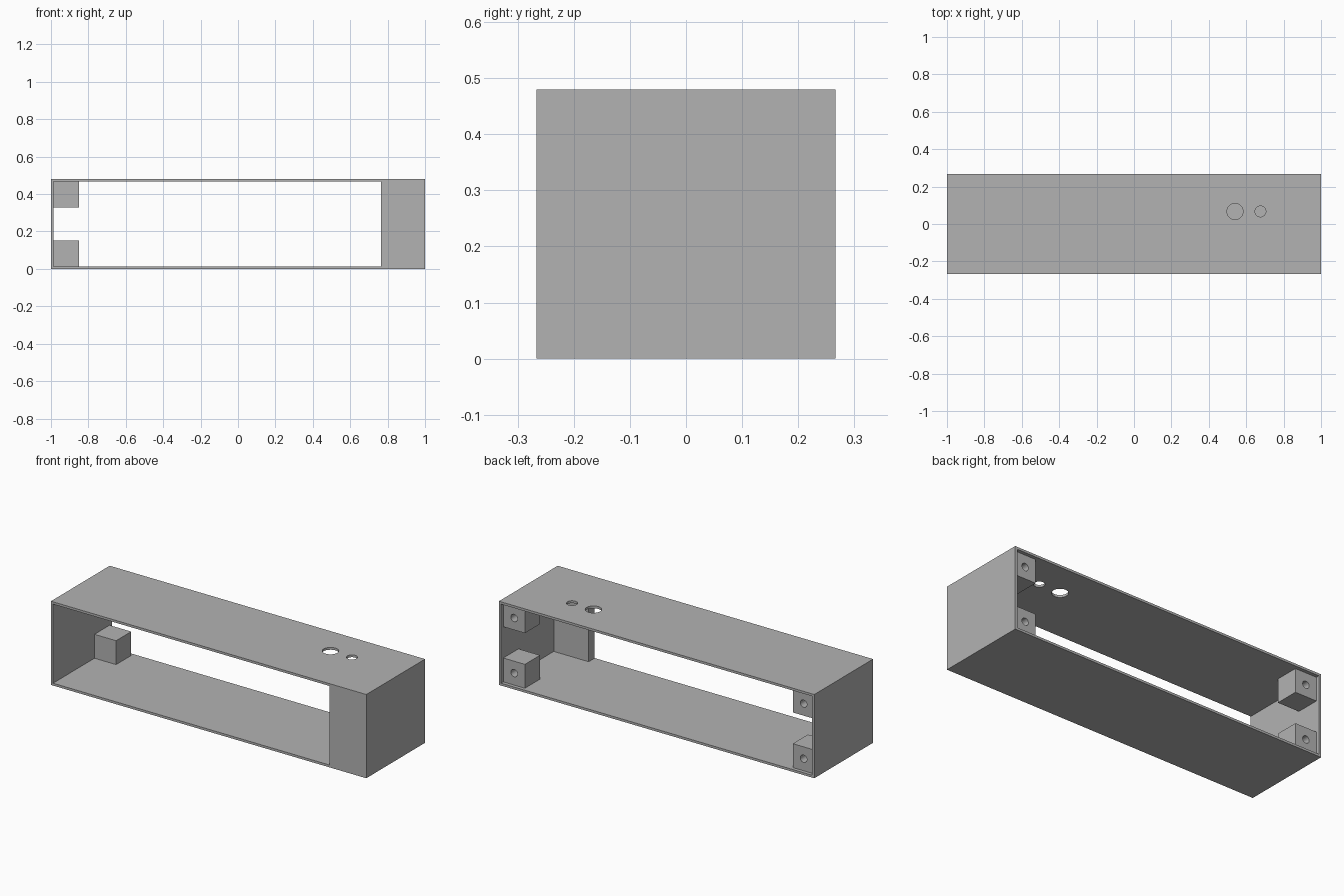
import bpy

if "Cube" in bpy.data.objects:
    bpy.data.objects.remove(bpy.data.objects["Cube"], do_unlink=True)

L, D, H = 1.0, 0.266, 0.48      # half length, half depth, height
WALL = 0.0135
PANEL_T, PANEL_X = 0.055, 0.765  # front panel thickness and inner edge
BLOCK, LIP = 0.137, 0.02         # corner block size and its setback

grey = bpy.data.materials.new("plain_grey")
grey.use_nodes = True
colour = (0.45, 0.45, 0.45, 1)
grey.diffuse_color = colour
grey.node_tree.nodes["Principled BSDF"].inputs["Base Color"].default_value = colour


def box(name, lo, hi):
    centre = [(a + b) / 2 for a, b in zip(lo, hi)]
    bpy.ops.mesh.primitive_cube_add(size=1, location=centre)
    ob = bpy.context.object
    ob.name = name
    ob.scale = [b - a for a, b in zip(lo, hi)]
    bpy.ops.object.transform_apply(location=True, rotation=False, scale=True)
    ob.data.materials.append(grey)
    return ob


def rod(radius, depth, location, rotation=(0, 0, 0)):
    bpy.ops.mesh.primitive_cylinder_add(vertices=32, radius=radius, depth=depth,
                                        location=location, rotation=rotation)
    ob = bpy.context.object
    ob.data.materials.append(grey)
    return ob


def cut(target, cutter):
    cutter.hide_render = True
    mod = target.modifiers.new("cut", "BOOLEAN")
    mod.operation = "DIFFERENCE"
    mod.solver = "EXACT"
    mod.object = cutter
    bpy.ops.object.select_all(action="DESELECT")
    bpy.context.view_layer.objects.active = target
    target.select_set(True)
    bpy.ops.object.modifier_apply(modifier=mod.name)
    bpy.data.objects.remove(cutter, do_unlink=True)


def finish(ob):
    bpy.ops.object.select_all(action="DESELECT")
    bpy.context.view_layer.objects.active = ob
    ob.select_set(True)
    bpy.ops.object.shade_smooth_by_angle()


# Shell: open at the back, with a solid panel at one end of the front
shell = box("shell", (-L, -D, 0), (L, D, H))
cut(shell, box("cavity", (-L + WALL, PANEL_T - D, WALL), (L - WALL, D + 0.1, H - WALL)))
cut(shell, box("front_opening", (-L + WALL, -D - 0.1, WALL),
               (PANEL_X, PANEL_T - D + 0.05, H - WALL)))

# Round holes in the top
for x, radius in ((0.54, 0.043), (0.676, 0.029)):
    cut(shell, rod(radius, 0.1, (x, 0.067, H)))
finish(shell)

# Four screw blocks in the back corners, each with a blind hole
back = D - LIP
for side, sx in (("left", 1), ("right", -1)):
    for level, z in (("lower", WALL), ("upper", H - WALL - BLOCK)):
        x = sx * (L - WALL - BLOCK / 2)
        block = box(f"{level}_{side}_screw_block",
                    (x - BLOCK / 2, back - BLOCK, z), (x + BLOCK / 2, back, z + BLOCK))
        cut(block, rod(0.021, 0.2, (x, back, z + BLOCK / 2), (1.570796, 0, 0)))
        finish(block)
